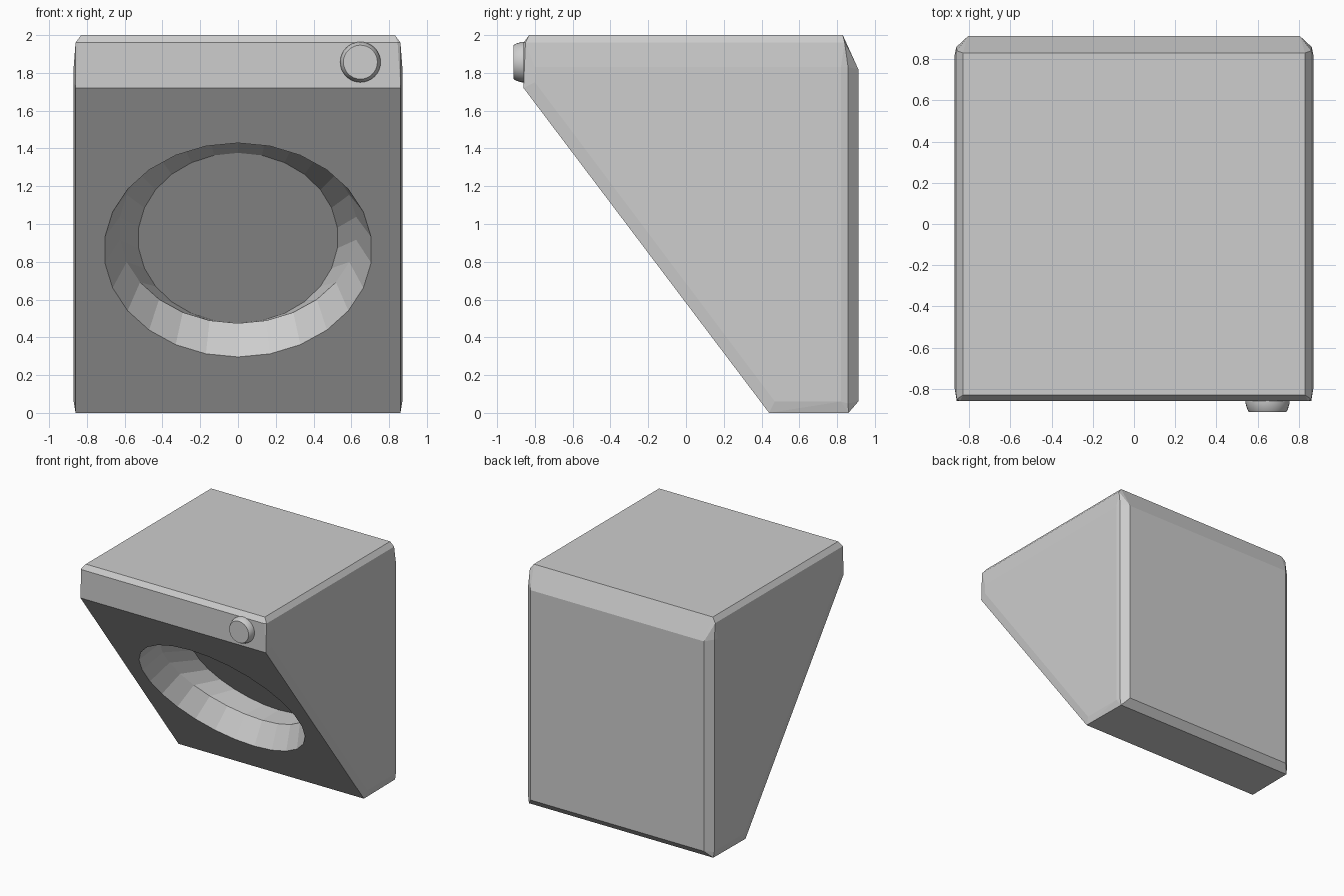
import bpy, bmesh, math
from mathutils import Vector, Matrix

cube = bpy.data.objects.get("Cube")
if cube:
    bpy.data.objects.remove(cube, do_unlink=True)

grey = bpy.data.materials.new("plain_grey")
grey.use_nodes = True
grey.diffuse_color = (0.61, 0.61, 0.61, 1)
grey.node_tree.nodes["Principled BSDF"].inputs["Base Color"].default_value = (0.61, 0.61, 0.61, 1)


def make_object(name, bm):
    bmesh.ops.recalc_face_normals(bm, faces=bm.faces)
    mesh = bpy.data.meshes.new(name)
    bm.to_mesh(mesh)
    bm.free()
    mesh.materials.append(grey)
    obj = bpy.data.objects.new(name, mesh)
    bpy.context.collection.objects.link(obj)
    return obj


def ring_solid(name, rings, sides, matrix):
    """Capped solid through rings of (radius across, radius along, shift along, height)."""
    bm = bmesh.new()
    loops = []
    for rx, ry, shift, h in rings:
        angles = [math.tau * i / sides for i in range(sides)]
        loops.append([bm.verts.new(matrix @ Vector((rx * math.sin(a), shift + ry * math.cos(a), h)))
                      for a in angles])
    for lower, upper in zip(loops, loops[1:]):
        for i in range(sides):
            j = (i + 1) % sides
            bm.faces.new((lower[i], lower[j], upper[j], upper[i]))
    bm.faces.new(loops[0])
    bm.faces.new(loops[-1])
    return make_object(name, bm)


# Wedge body: convex shape from its chamfer corners, mirrored left and right
corners = [
    (.83, -.83, 2), (.83, .83, 2),                        # top
    (.86, -.85, 1.96), (.86, .84, 1.96),                  # top side chamfer
    (.87, -.80, 1.83), (.87, -.80, 1.75), (.87, .47, .06),
    (.87, .82, .06), (.87, .82, 1.83),                    # side panel
    (.845, -.86, 1.96), (.86, -.86, 1.72),                # front strip
    (.86, .44, 0), (.855, .86, 0),                        # base
    (.805, .912, .06), (.805, .912, 1.82),                # back panel
    (.863, .858, .05), (.863, .858, 1.83),                # back corner chamfer
]
bm = bmesh.new()
for x, y, z in corners:
    for side in (-1, 1):
        bm.verts.new((side * x, y, z))
bmesh.ops.convex_hull(bm, input=bm.verts)
bmesh.ops.dissolve_limit(bm, angle_limit=math.radians(0.5), verts=bm.verts, edges=bm.edges)
body = make_object("wedge_body", bm)

# Round funnel recess in the sloping face: a shallow flare, then a deeper throat running back
up_slope = Vector((0, -1.30, 1.72)).normalized()
outward = Vector((0, -1.72, -1.30)).normalized()
across = up_slope.cross(outward)
frame = Matrix((across, up_slope, outward)).transposed().to_4x4()
frame.translation = (0, -.212, .8625)
cutter = ring_solid("recess_cutter", [
    (.731, .731, 0, .05), (.63, .63, 0, -.19), (.53, .565, -.198, -.367)], 26, frame)
cutter.hide_render = True
cut = body.modifiers.new("recess", 'BOOLEAN')
cut.operation = 'DIFFERENCE'
cut.solver = 'EXACT'
cut.object = cutter
bpy.context.view_layer.objects.active = body
bpy.ops.object.modifier_apply(modifier=cut.name)
bpy.data.objects.remove(cutter, do_unlink=True)

# Round knob on the front strip
facing = Matrix.Translation((.648, -.85, 1.857)) @ Matrix.Rotation(math.pi / 2, 4, 'X')
knob = ring_solid("front_knob", [
    (.107, .107, 0, 0), (.107, .107, 0, .02), (.098, .098, 0, .05), (.09, .09, 0, .063)], 32, facing)
bpy.ops.object.select_all(action='DESELECT')
knob.select_set(True)
bpy.context.view_layer.objects.active = knob
bpy.ops.object.shade_smooth_by_angle(angle=math.radians(30))
